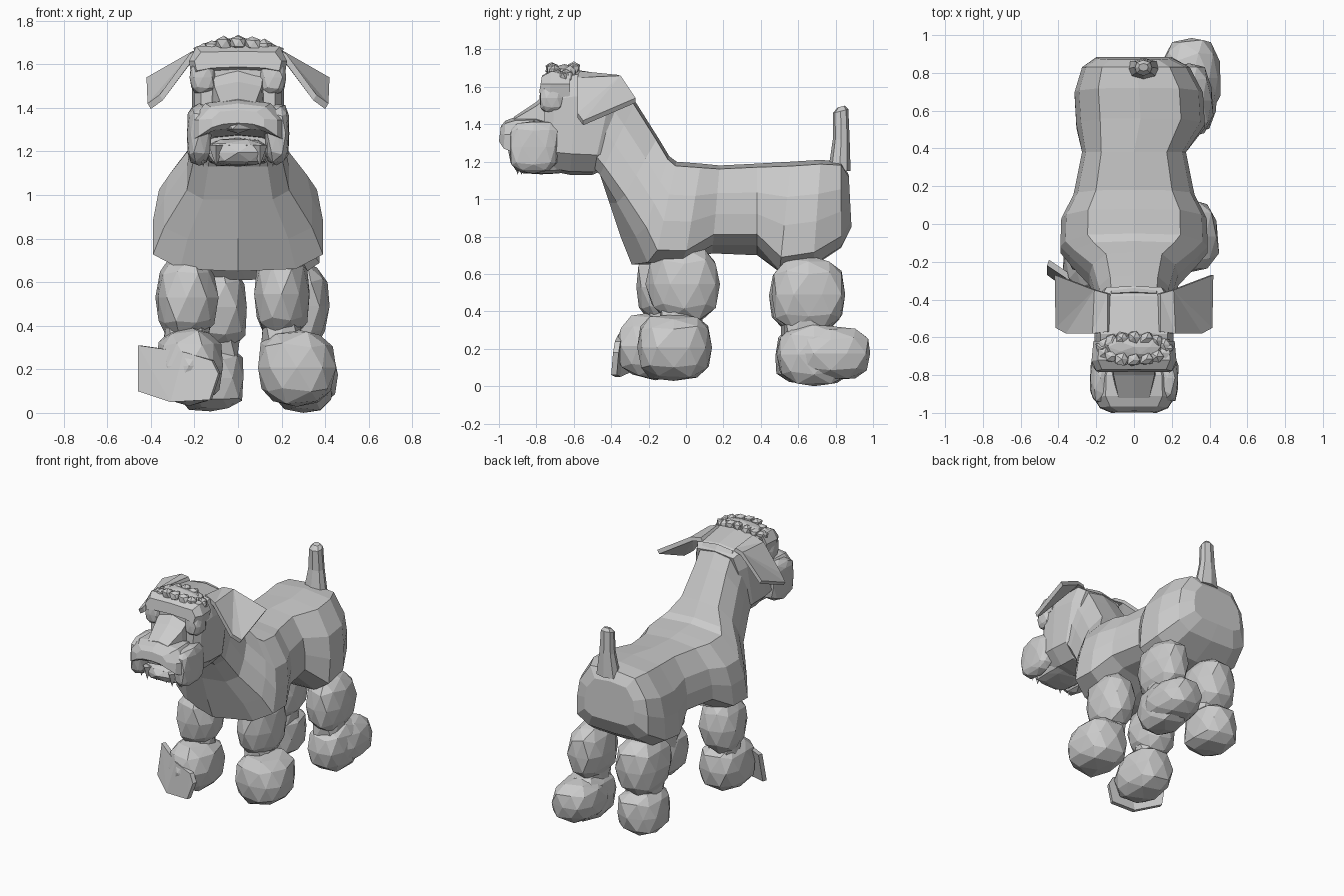
import bpy, bmesh, random
from math import sin, cos, pi
from mathutils import Vector, Matrix

if "Cube" in bpy.data.objects:
    bpy.data.objects.remove(bpy.data.objects["Cube"])

random.seed(4)

def finish(bm, name):
    bmesh.ops.recalc_face_normals(bm, faces=bm.faces)
    me = bpy.data.meshes.new(name)
    bm.to_mesh(me)
    bm.free()
    ob = bpy.data.objects.new(name, me)
    bpy.context.collection.objects.link(ob)
    return ob

def loft(name, rings, half):
    """rings: (bottom y, bottom z, top y, top z, half width[, x shift, sweep back, belly tuck]);
    half: (width, height) points of half the section, bottom to top"""
    section = half + [(-w, t) for w, t in reversed(half[1:-1])]
    bm = bmesh.new()
    loops = []
    for ay, az, by, bz, w, *extra in rings:
        dx, sweep, tuck = extra or (0, 0, 0)
        loop = []
        for u, t in section:
            t += tuck * abs(u) * (1 - t) ** 3
            loop.append(bm.verts.new((w * u + dx, ay + (by - ay) * t + sweep * abs(u) * (1 - t),
                                      az + (bz - az) * t)))
        loops.append(loop)
    n = len(section)
    for a, b in zip(loops, loops[1:]):
        for i in range(n):
            bm.faces.new((a[i], a[(i + 1) % n], b[(i + 1) % n], b[i]))
    bm.faces.new(loops[0])
    bm.faces.new(loops[-1])
    return finish(bm, name)

def blob(name, x, y, z, jitter=0.05, square=0.85, sub=2):
    """Faceted tuft filling the given x, y, z ranges"""
    c = Vector([(r[0] + r[1]) / 2 for r in (x, y, z)])
    h = [(r[1] - r[0]) / 2 for r in (x, y, z)]
    bm = bmesh.new()
    bmesh.ops.create_icosphere(bm, subdivisions=sub, radius=1)
    for v in bm.verts:
        k = 1 + random.uniform(-jitter, jitter)
        v.co = c + Vector([abs(e) ** square * (1 if e > 0 else -1) * s * k
                           for e, s in zip(v.co, h)])
    return finish(bm, name)

def slab(name, pts, offset):
    """Thin flap: an outline in space, closed to its copy moved by offset"""
    bm = bmesh.new()
    a = [bm.verts.new(p) for p in pts]
    b = [bm.verts.new(Vector(p) + Vector(offset)) for p in pts]
    n = len(pts)
    bm.faces.new(a)
    bm.faces.new(b[::-1])
    for i in range(n):
        bm.faces.new((a[i], b[i], b[(i + 1) % n], a[(i + 1) % n]))
    bmesh.ops.triangulate(bm, faces=bm.faces)
    return finish(bm, name)

# Neck, chest, belly and rump in one skin
loft("body", [
    (-.52, 1.20, -.36, 1.66, .19), (-.46, 1.13, -.27, 1.52, .20),
    (-.41, .98, -.15, 1.33, .235, 0, .06, 0), (-.35, .80, -.09, 1.23, .34, 0, .12, 0),
    (-.29, .65, -.05, 1.20, .39, 0, .12, .03), (-.06, .65, .08, 1.19, .385, 0, .05, .03),
    (.14, .71, .18, 1.18, .32, 0, 0, .14), (.38, .70, .38, 1.19, .275, 0, 0, .16),
    (.50, .61, .56, 1.20, .34, .035, 0, .02), (.68, .64, .72, 1.21, .34, .025, 0, .02),
    (.83, .74, .83, 1.20, .285, .01, 0, .02), (.885, .85, .87, 1.13, .2)],
    [(0, 0), (.68, .0), (1, .12), (1, .42), (.93, .68), (.63, .96), (0, 1)])

# Tail
tail = loft("tail", [(.76, 1.15, .88, 1.15, .085), (.785, 1.32, .875, 1.32, .055),
                     (.785, 1.46, .868, 1.48, .045), (.81, 1.49, .85, 1.50, .025)],
            [(0, 0), (.8, .15), (1, .5), (.8, .85), (0, 1)])
tail.location.x = .05

# Legs: upper tuft, ankle and foot tuft (x, y, z ranges)
legs = {
    "right_front": [((.07, .33), (-.21, .19), (.33, .76)), ((.09, .45), (-.27, .14), (.03, .385))],
    "left_front": [((-.38, -.09), (-.27, .08), (.32, .74)), ((-.38, -.07), (-.37, .04), (.04, .39))],
    "right_hind": [((.16, .42), (.45, .86), (.28, .70)), ((.16, .44), (.48, .89), (.0, .34))],
    "left_hind": [((-.27, .05), (.44, .85), (.27, .70)), ((-.28, .03), (.47, .85), (.0, .32))],
}
for side, (upper, foot) in legs.items():
    blob(side + "_leg", *upper, square=.85)
    blob(side + "_foot", *foot, square=.74)
    # ankle fills the waist between the two tufts
    (x0, x1), (y0, y1), (z0, z1) = upper
    blob(side + "_ankle", (x0 + .03, x1 - .03), (y0 + .06, y1 - .09), (z0 - .1, z0 + .18),
         square=.6, sub=1)

# Loose fur on the feet
slab("left_front_fur", [(-.46, -.22, .31), (-.46, -.27, .10), (-.31, -.38, .05),
                        (-.13, -.40, .06), (-.09, -.39, .18), (-.12, -.38, .24),
                        (-.25, -.36, .28)], (.01, .03, 0))
blob("right_hind_heel", (.15, .46), (.55, .995), (.03, .32), square=.8)

# Head
loft("head", [
    (-.43, 1.16, -.33, 1.62, .17), (-.50, 1.13, -.38, 1.66, .205),
    (-.62, 1.13, -.58, 1.69, .21), (-.72, 1.15, -.70, 1.66, .20),
    (-.77, 1.18, -.75, 1.58, .17)],
    [(0, 0), (.6, .03), (1, .2), (1, .75), (.85, .96), (0, 1)])
# Nose bridge
loft("nose_bridge", [(-.70, 1.3, -.72, 1.60, .13), (-.80, 1.3, -.80, 1.52, .12),
                     (-.94, 1.3, -.92, 1.44, .09)],
     [(0, 0), (1, .1), (.9, .9), (0, 1)])

# Moustache arch with drooping sides
loft("moustache", [(-.69, 1.22, -.71, 1.42, .18), (-.80, 1.22, -.80, 1.445, .21),
                   (-.92, 1.25, -.91, 1.44, .215), (-.975, 1.27, -.965, 1.42, .18),
                   (-1.0, 1.31, -.99, 1.39, .12)],
     [(0, .25), (.55, .2), (1, 0), (1, .5), (.7, .9), (0, 1)])
for s in (-1, 1):
    blob("whisker", sorted((s * .12, s * .235)), (-.95, -.68), (1.14, 1.42), square=.65)
    for x, y in ((.04, -.88), (.1, -.9), (.16, -.88)):
        bm = bmesh.new()
        bmesh.ops.create_cone(bm, segments=4, radius1=0, radius2=.035, depth=.1, cap_ends=True,
                              matrix=Matrix.Translation((s * x, y, 1.18)))
        finish(bm, "whisker_tip")
# Chin and nose
blob("chin", (-.14, .14), (-.93, -.62), (1.13, 1.26), square=.65)
blob("nose", (-.08, .08), (-1.0, -.88), (1.28, 1.37), sub=1)

# Heavy brow: one bar across, tufts at its ends
loft("brow", [(-.62, 1.55, -.62, 1.68, .215), (-.73, 1.54, -.72, 1.69, .225),
              (-.785, 1.57, -.77, 1.66, .20)],
     [(0, .2), (.6, .15), (.95, .0), (1, .5), (.85, .95), (0, 1)])
for s in (-1, 1):
    blob("brow_end", sorted((s * .10, s * .222)), (-.785, -.65), (1.46, 1.62), square=.7)

# Ring of small curls on the crown
for i in range(16):
    a = 2 * pi * i / 16
    x, y = .17 * cos(a), -.66 + .06 * sin(a)
    z = 1.70 - 1.6 * x * x
    blob("curl", (x - .037, x + .037), (y - .035, y + .035), (z - .035, z + .035),
         jitter=.2, sub=1)
blob("crown", (-.15, .15), (-.72, -.58), (1.62, 1.72))

# Folded ears rooted in the skull
for s in (-1, 1):
    slab("ear", [(s * .14, -.57, 1.685), (s * .14, -.37, 1.665), (s * .21, -.35, 1.66),
                 (s * .42, -.27, 1.54), (s * .415, -.55, 1.42), (s * .36, -.58, 1.46),
                 (s * .22, -.58, 1.65)], (-s * .015, 0, -.025))
